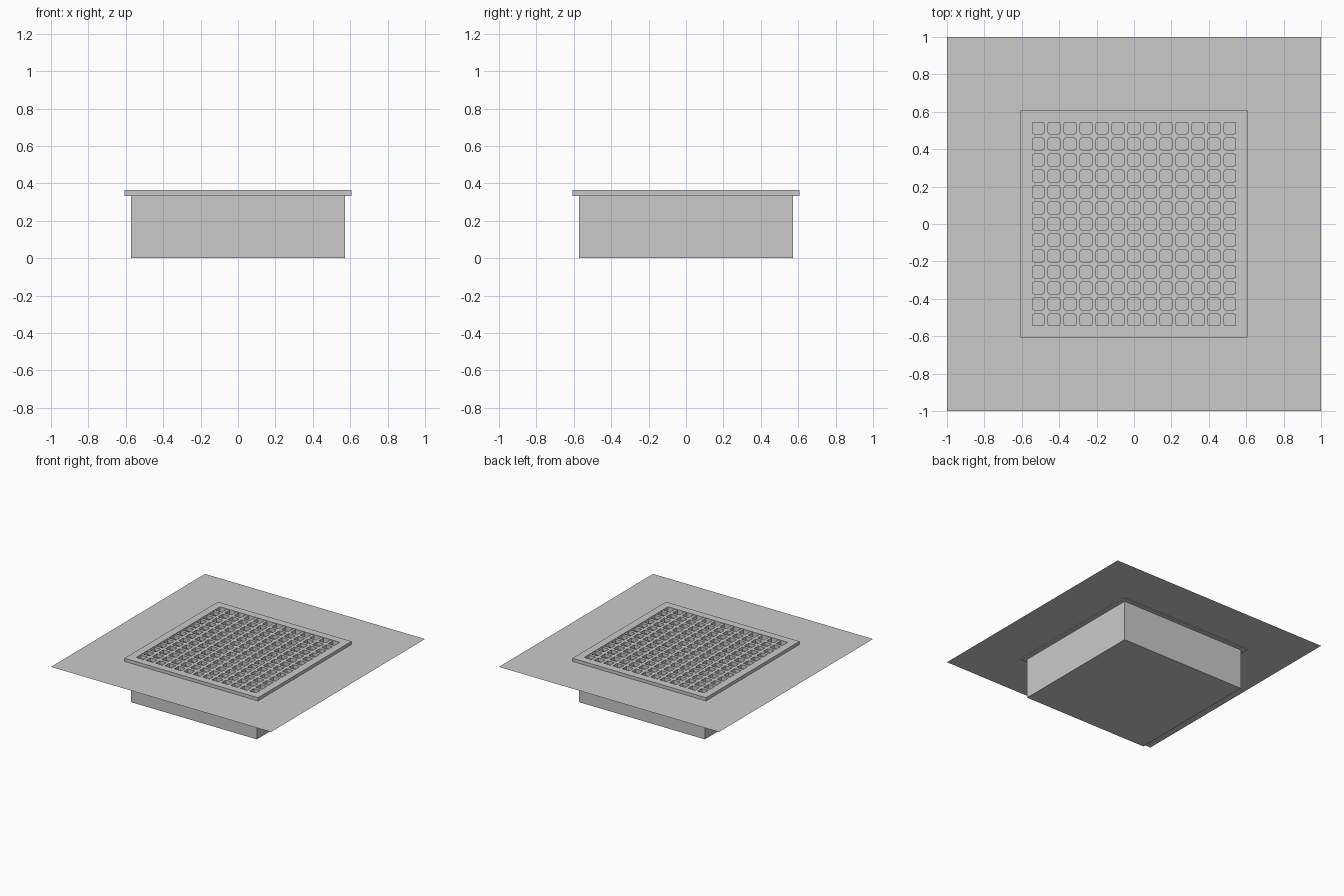
import bpy, bmesh, math

cube = bpy.data.objects.get("Cube")
if cube:
    bpy.data.objects.remove(cube, do_unlink=True)

grey = bpy.data.materials.new("plain grey")
grey.use_nodes = True
COLOUR = (0.59, 0.59, 0.59, 1)
grey.diffuse_color = COLOUR
grey.node_tree.nodes["Principled BSDF"].inputs["Base Color"].default_value = COLOUR

OUTER, BOX, OPENING = 0.607, 0.571, 0.544   # half widths
RIM_BOTTOM, RIM_TOP, GROUND = 0.333, 0.365, 0.339
FLOOR = 0.02


def finish(name, bm):
    """Turn a bmesh into a named grey object."""
    bmesh.ops.remove_doubles(bm, verts=bm.verts, dist=1e-5)
    bmesh.ops.recalc_face_normals(bm, faces=bm.faces)
    mesh = bpy.data.meshes.new(name)
    bm.to_mesh(mesh)
    bm.free()
    mesh.materials.append(grey)
    obj = bpy.data.objects.new(name, mesh)
    bpy.context.collection.objects.link(obj)
    return obj


def square(bm, half, z):
    return [bm.verts.new((sx * half, sy * half, z))
            for sx, sy in ((-1, -1), (1, -1), (1, 1), (-1, 1))]


def bridge(bm, a, b):
    n = len(a)
    for i in range(n):
        j = (i + 1) % n
        bm.faces.new((a[i], a[j], b[j], b[i]))


def square_loft(name, sections, closed=False, capped=False):
    """Join square loops of (half width, height) into one surface."""
    bm = bmesh.new()
    loops = [square(bm, half, z) for half, z in sections]
    for a, b in zip(loops, loops[1:]):
        bridge(bm, a, b)
    if closed:
        bridge(bm, loops[-1], loops[0])
    if capped:
        bm.faces.new(loops[0])
        bm.faces.new(loops[-1])
    return finish(name, bm)


# Thin ground sheet with an opening under the rim
ground = square_loft("ground_sheet", [(1, GROUND), (0.59, GROUND)])
for face in ground.data.polygons:
    if face.normal.z < 0:
        face.flip()

# Hollow box below ground
square_loft("drain_box", [(BOX, 0), (BOX, RIM_BOTTOM), (OPENING, RIM_BOTTOM),
                          (OPENING, FLOOR)], capped=True)

# Raised rim around the grate
square_loft("rim_frame", [(OUTER, RIM_BOTTOM), (OUTER, RIM_TOP),
                          (OPENING, RIM_TOP), (OPENING, RIM_BOTTOM)], closed=True)

# Grate: square tiles, each with a rounded hole
COUNT, HOLE, BAR = 13, 0.062, 0.0235
PITCH, RADIUS, STEPS = HOLE + BAR, 0.008, 3
GRATE_TOP, GRATE_BOTTOM = RIM_TOP - 0.004, RIM_BOTTOM - 0.002


def hole_outline():
    """Pairs of hole point and matching tile-edge point."""
    pairs = []
    inner, half = HOLE / 2 - RADIUS, PITCH / 2
    for corner in range(4):
        mid = math.radians(45 + 90 * corner)
        cx = math.copysign(inner, math.cos(mid))
        cy = math.copysign(inner, math.sin(mid))
        for step in range(STEPS):
            angle = mid + math.radians(45) * (step - 1)
            x, y = cx + RADIUS * math.cos(angle), cy + RADIUS * math.sin(angle)
            scale = half / max(abs(x), abs(y))
            pairs.append(((x, y), (x * scale, y * scale)))
    return pairs


outline = hole_outline()
bm = bmesh.new()
for column in range(COUNT):
    for row in range(COUNT):
        ox = (column - (COUNT - 1) / 2) * PITCH
        oy = (row - (COUNT - 1) / 2) * PITCH

        def ring(side, z):
            return [bm.verts.new((ox + p[side][0], oy + p[side][1], z)) for p in outline]

        rings = [ring(1, GRATE_TOP), ring(0, GRATE_TOP),
                 ring(0, GRATE_BOTTOM), ring(1, GRATE_BOTTOM)]
        for a, b in zip(rings, rings[1:]):
            bridge(bm, a, b)
finish("grate", bm)
